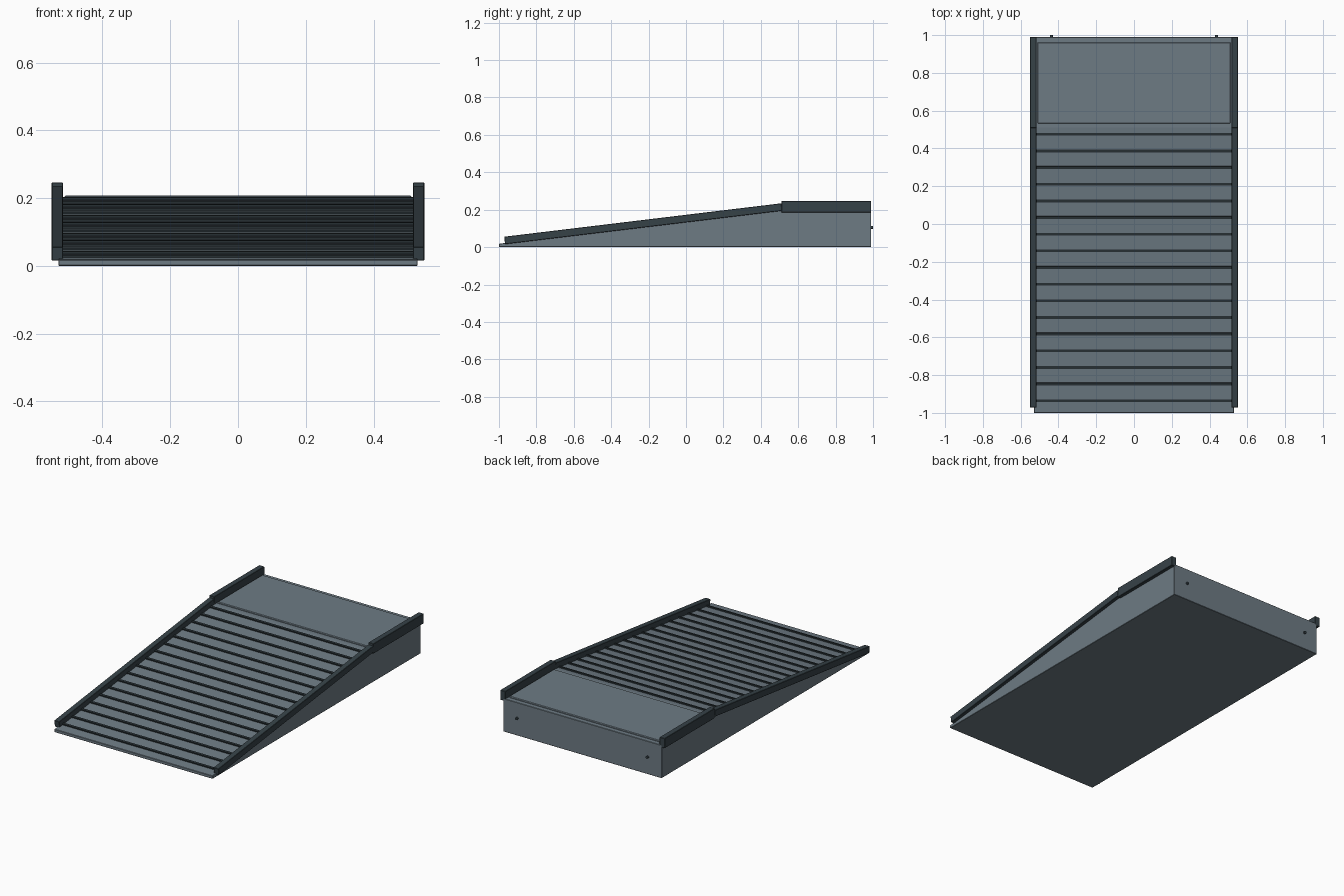
import bpy, bmesh, math
from mathutils import Matrix

cube = bpy.data.objects.get("Cube")
if cube:
    bpy.data.objects.remove(cube, do_unlink=True)


def material(name, rgb):
    m = bpy.data.materials.new(name)
    m.use_nodes = True
    m.diffuse_color = (*rgb, 1)
    bsdf = m.node_tree.nodes["Principled BSDF"]
    bsdf.inputs["Base Color"].default_value = (*rgb, 1)
    bsdf.inputs["Roughness"].default_value = 0.7
    return m


GREY = material("slate_grey", (0.155, 0.198, 0.231))
DARK = material("dark_slate", (0.037, 0.054, 0.064))
STRIP = material("rubber_black", (0.022, 0.032, 0.037))

# Slope of the ramp surface
FRONT, CREST, BACK = -1.0, 0.51, 0.99
LIP, TOP = 0.018, 0.2
ANGLE = math.atan2(TOP - LIP, CREST - FRONT)


def surface(y):
    return LIP + (y - FRONT) * math.tan(ANGLE)


def finish(name, bm, mat, bevel=0):
    bmesh.ops.recalc_face_normals(bm, faces=bm.faces)
    mesh = bpy.data.meshes.new(name)
    bm.to_mesh(mesh)
    bm.free()
    obj = bpy.data.objects.new(name, mesh)
    bpy.context.collection.objects.link(obj)
    mesh.materials.append(mat)
    if bevel:
        mod = obj.modifiers.new("edge_bevel", "BEVEL")
        mod.width, mod.segments = bevel, 1
    return obj


def box(name, centre, size, mat, tilt=0, bevel=0):
    bm = bmesh.new()
    bmesh.ops.create_cube(bm, size=1, matrix=Matrix.Diagonal((*size, 1)))
    obj = finish(name, bm, mat, bevel)
    obj.location = centre
    obj.rotation_euler.x = tilt
    return obj


# Wedge body extruded from its side profile
profile = [(FRONT, 0), (BACK, 0), (BACK, TOP), (CREST, TOP), (FRONT, LIP)]
bm = bmesh.new()
face = bm.faces.new([bm.verts.new((-0.53, y, z)) for y, z in profile])
out = bmesh.ops.extrude_face_region(bm, geom=[face])
verts = [v for v in out["geom"] if isinstance(v, bmesh.types.BMVert)]
bmesh.ops.translate(bm, verts=verts, vec=(1.06, 0, 0))
finish("ramp_body", bm, GREY, 0.002)

# Raised landing plate
box("landing_plate", (0, 0.747, 0.202), (1.024, 0.43, 0.012), GREY, bevel=0.004)

# Grip strips across the slope
COUNT = 17
for i in range(COUNT):
    y = -0.935 + i * 1.41 / (COUNT - 1)
    box(f"grip_strip_{i + 1}", (0, y, surface(y) + 0.001),
        (1.036, 0.014, 0.012), STRIP, ANGLE)

# Kerb rails and rear bolts on both sides
for side, s in (("right", -1), ("left", 1)):
    y = -0.229
    box(f"{side}_slope_rail", (s * 0.533, y, surface(y) + 0.014),
        (0.034, 1.492, 0.04), DARK, ANGLE, 0.002)
    box(f"{side}_landing_rail", (s * 0.533, 0.75, 0.216),
        (0.034, 0.48, 0.06), DARK, bevel=0.002)
    bm = bmesh.new()
    bmesh.ops.create_cone(bm, cap_ends=True, segments=12, radius1=0.008,
                          radius2=0.008, depth=0.02)
    bolt = finish(f"{side}_rear_bolt", bm, DARK)
    bolt.location = (s * 0.437, 0.99, 0.105)
    bolt.rotation_euler.x = math.pi / 2
